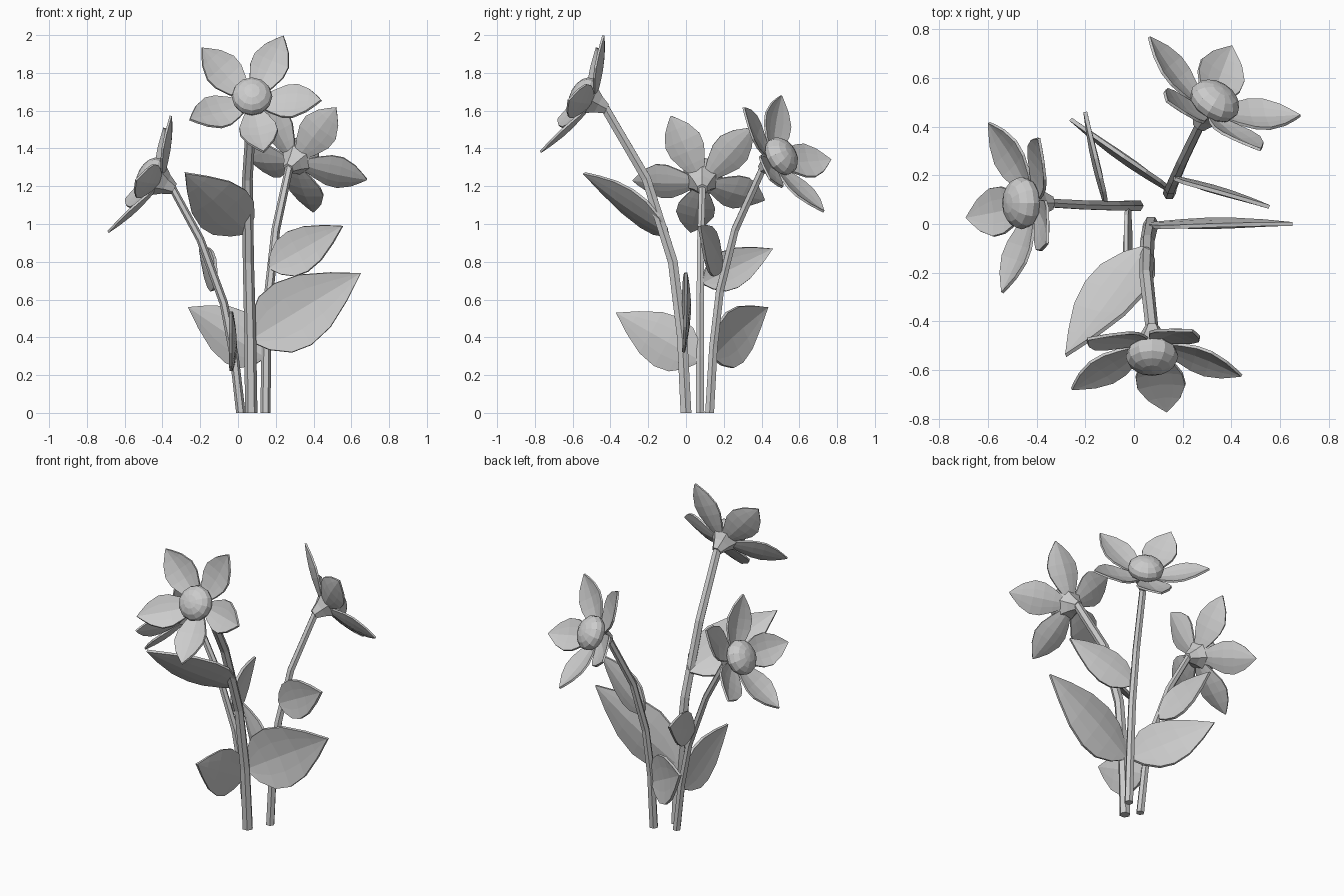
import bpy, bmesh, math
from mathutils import Vector, Matrix

if "Cube" in bpy.data.objects:
    bpy.data.objects.remove(bpy.data.objects["Cube"], do_unlink=True)

GREY = (0.6, 0.6, 0.6, 1)
mat = bpy.data.materials.new("plain grey")
mat.use_nodes = True
mat.diffuse_color = GREY
mat.node_tree.nodes["Principled BSDF"].inputs["Base Color"].default_value = GREY
UP = Vector((0, 0, 1))


def finish(name, bm):
    bmesh.ops.recalc_face_normals(bm, faces=bm.faces)
    me = bpy.data.meshes.new(name)
    bm.to_mesh(me)
    bm.free()
    me.materials.append(mat)
    ob = bpy.data.objects.new(name, me)
    bpy.context.collection.objects.link(ob)
    return ob


def tube(name, points, radii, sides=6):
    """Capped many-sided tube along a path."""
    bm = bmesh.new()
    pts = [Vector(p) for p in points]
    rings = []
    for i, p in enumerate(pts):
        t = (pts[min(i + 1, len(pts) - 1)] - pts[max(i - 1, 0)]).normalized()
        if p.z == 0:
            t = UP
        q = UP.rotation_difference(t)
        rings.append([bm.verts.new(p + q @ Vector((radii[i] * math.cos(a), radii[i] * math.sin(a), 0)))
                      for a in (math.tau * k / sides for k in range(sides))])
    for a, b in zip(rings, rings[1:]):
        for k in range(sides):
            j = (k + 1) % sides
            bm.faces.new((a[k], a[j], b[j], b[k]))
    bm.faces.new(rings[0][::-1])
    bm.faces.new(rings[-1])
    return finish(name, bm)


def blade(name, base, tip, side, half_width, outline, bow, fold, thickness):
    """Pointed, creased blade used for petals and leaves."""
    base, tip, side = Vector(base), Vector(tip), Vector(side)
    d = (tip - base).normalized()
    s = (side - d * side.dot(d)).normalized()
    n = d.cross(s)
    bm = bmesh.new()
    rows = []
    for t, w in outline:
        mid = base.lerp(tip, t) + n * bow * math.sin(math.pi * t)
        rows.append([bm.verts.new(mid + s * half_width * w * v + n * fold * w * abs(v) ** 1.3)
                     for v in (-1, -0.5, 0, 0.5, 1)])
    for a, b in zip(rows, rows[1:]):
        for k in range(4):
            bm.faces.new((a[k], a[k + 1], b[k + 1], b[k]))
    bmesh.ops.remove_doubles(bm, verts=bm.verts, dist=0.0005)
    ob = finish(name, bm)
    mod = ob.modifiers.new("thickness", 'SOLIDIFY')
    mod.thickness = thickness
    mod.offset = 0
    return ob


PETAL = [(0, 0.3), (0.2, 0.68), (0.4, 0.97), (0.58, 1), (0.78, 0.68), (0.92, 0.27), (1, 0)]
LEAF = [(0, 0.12), (0.08, 0.52), (0.22, 0.9), (0.38, 1), (0.58, 0.85), (0.8, 0.45), (1, 0)]


def flower_head(name, centre, turn):
    """Five petals, domed middle and funnel behind; centre lies in the plane of the tips."""
    c = Vector(centre)
    rot = Matrix.Rotation(math.radians(turn), 3, 'Z')
    n = rot @ Vector((0, -0.88, 0.475))
    u = rot @ Vector((0, 0.475, 0.88))
    x = rot @ Vector((1, 0, 0))
    for i in range(5):
        a = math.radians(63.5 + 72 * i)
        out = x * math.cos(a) + u * math.sin(a)
        blade(f"{name}_petal_{i + 1}", c + out * 0.045 - n * 0.115, c + out * 0.372,
              n.cross(out), 0.1, PETAL, -0.015, 0.02, 0.012)
    bm = bmesh.new()
    place = Matrix.Translation(c - n * 0.06) @ UP.rotation_difference(n).to_matrix().to_4x4()
    bmesh.ops.create_uvsphere(bm, u_segments=12, v_segments=8, radius=1,
                              matrix=place @ Matrix.Diagonal((0.108, 0.108, 0.07, 1)))
    finish(name + "_middle", bm)
    tube(name + "_funnel", [c - n * 0.2, c - n * 0.15, c - n * 0.095], [0.03, 0.055, 0.095])
    return c - n * 0.19


# Each plant: head centre, head turn, stem path, stem radius, leaves (base, tip, side, half width)
plants = {
    "front": ((0.074, -0.596, 1.704), 0,
              [(0.07, 0, 0), (0.065, -0.02, 0.4), (0.055, -0.07, 0.8), (0.05, -0.21, 1.24)], 0.033,
              [((0.07, 0, 0.39), (0.65, 0, 0.74), UP, 0.19),
               ((0.05, -0.1, 0.96), (-0.28, -0.54, 1.27), (0.24, -0.05, 0.2), 0.155)]),
    "side": ((-0.514, 0.086, 1.28), -90,
             [(0.015, 0.075, 0), (-0.02, 0.075, 0.3), (-0.075, 0.075, 0.58), (-0.2, 0.078, 0.92)], 0.025,
             [((-0.02, 0.07, 0.28), (-0.04, -0.37, 0.53), UP, 0.145),
              ((-0.12, 0.09, 0.69), (-0.2, 0.46, 0.87), UP, 0.105)]),
    "back": ((0.36, 0.55, 1.388), 148,
             [(0.145, 0.125, 0), (0.15, 0.145, 0.35), (0.165, 0.18, 0.65), (0.2, 0.26, 0.97)], 0.027,
             [((0.14, 0.14, 0.3), (-0.26, 0.43, 0.56), UP, 0.15),
              ((0.17, 0.19, 0.77), (0.555, 0.07, 0.99), UP, 0.12)]),
}
for name, (centre, turn, path, radius, leaves) in plants.items():
    top = flower_head(name + "_flower", centre, turn)
    path = path + [top]
    tube(name + "_stem", path, [radius * (1 - 0.05 * i) for i in range(len(path))])
    for i, (base, tip, side, hw) in enumerate(leaves):
        blade(f"{name}_leaf_{i + 1}", base, tip, side, hw, LEAF, -0.1 * hw, 0.15 * hw, 0.016)
